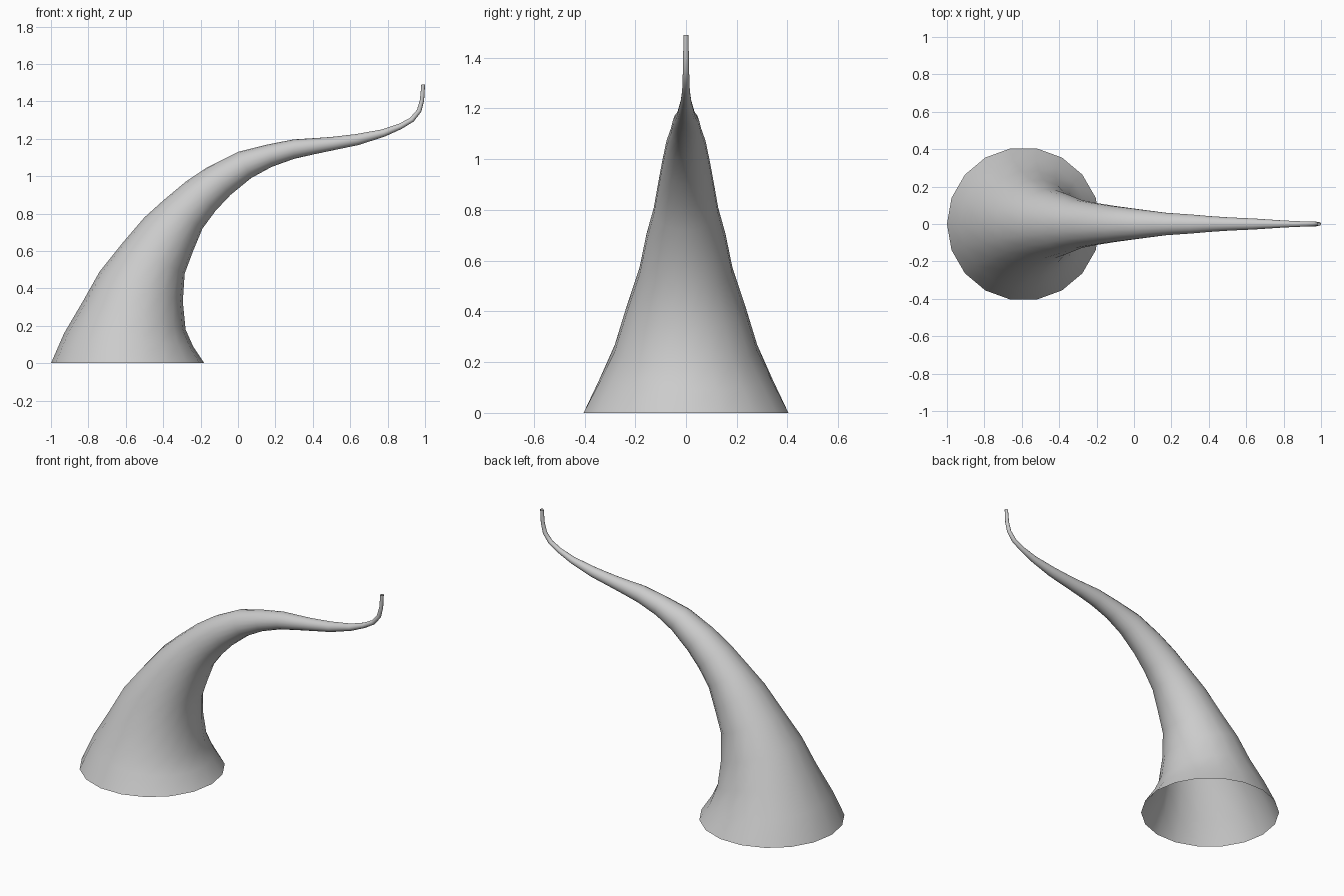
import bpy, bmesh, math
from mathutils import Vector

SIDES = 18
# Ring diameters in the side plane: outer x, z and inner x, z
rings = [
    (-1.00, 0.00, -0.18, 0.00), (-0.93, 0.16, -0.24, 0.09),
    (-0.83, 0.33, -0.28, 0.18), (-0.74, 0.49, -0.295, 0.33),
    (-0.62, 0.64, -0.285, 0.48), (-0.50, 0.78, -0.24, 0.60),
    (-0.40, 0.87, -0.19, 0.72), (-0.28, 0.97, -0.12, 0.815),
    (-0.16, 1.05, -0.04, 0.90), (0.00, 1.13, 0.07, 0.99),
    (0.16, 1.17, 0.18, 1.05), (0.30, 1.197, 0.30, 1.093),
    (0.40, 1.203, 0.41, 1.118), (0.50, 1.21, 0.515, 1.14),
    (0.63, 1.225, 0.645, 1.167), (0.77, 1.25, 0.785, 1.212),
    (0.86, 1.28, 0.875, 1.253), (0.92, 1.312, 0.94, 1.293),
    (0.957, 1.355, 0.98, 1.345), (0.973, 1.41, 0.995, 1.405),
    (0.98, 1.49, 1.00, 1.49),
]

# Tapering horn: round rings swept along the bend, open at the base
bm = bmesh.new()
loops = []
for ox, oz, ix, iz in rings:
    outer, inner = Vector((ox, 0, oz)), Vector((ix, 0, iz))
    centre, arm = (outer + inner) / 2, (outer - inner) / 2
    side = Vector((0, -arm.length, 0))
    loop = []
    for i in range(SIDES):
        a = math.tau * i / SIDES
        loop.append(bm.verts.new(centre + arm * math.cos(a) + side * math.sin(a)))
    loops.append(loop)
for low, high in zip(loops, loops[1:]):
    for i in range(SIDES):
        j = (i + 1) % SIDES
        bm.faces.new((low[i], low[j], high[j], high[i])).smooth = True

mesh = bpy.data.meshes.new("curved_horn")
bm.to_mesh(mesh)
bm.free()
horn = bpy.data.objects.new("curved_horn", mesh)
bpy.context.collection.objects.link(horn)
